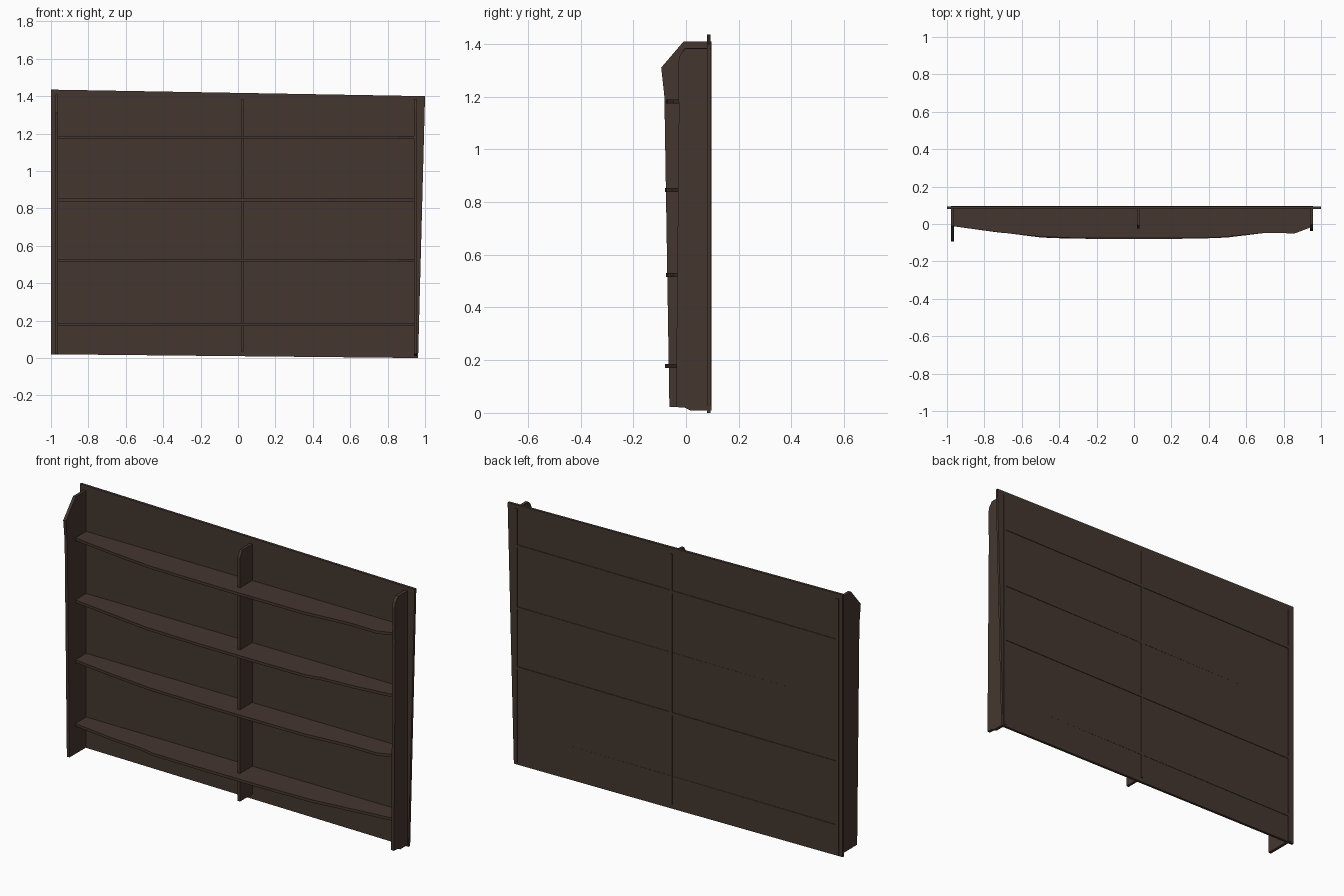
import bpy
import bmesh
from mathutils import Vector

cube = bpy.data.objects.get("Cube")
if cube:
    bpy.data.objects.remove(cube, do_unlink=True)

wood = bpy.data.materials.new("dark_brown_wood")
wood.use_nodes = True
colour = (0.058, 0.037, 0.029, 1)
wood.diffuse_color = colour
wood.node_tree.nodes["Principled BSDF"].inputs["Base Color"].default_value = colour


def board(name, outline, thickness):
    """Extrude a flat outline along one axis by the given vector."""
    bm = bmesh.new()
    face = bm.faces.new([bm.verts.new(p) for p in outline])
    new = bmesh.ops.extrude_face_region(bm, geom=[face])["geom"]
    verts = [v for v in new if isinstance(v, bmesh.types.BMVert)]
    bmesh.ops.translate(bm, verts=verts, vec=Vector(thickness))
    bmesh.ops.recalc_face_normals(bm, faces=bm.faces)
    mesh = bpy.data.meshes.new(name)
    bm.to_mesh(mesh)
    bm.free()
    mesh.materials.append(wood)
    obj = bpy.data.objects.new(name, mesh)
    bpy.context.collection.objects.link(obj)


PANEL_BACK = 0.093
BACK = 0.096      # boards stand slightly proud of the panel's rear face
INSIDE = 0.085    # rear edge hidden within the panel

# Slightly skewed back panel
board("back_panel",
      [(x, 0.079, z) for x, z in [(-1, 0.02), (0.963, 0), (1, 1.40), (-1, 1.435)]],
      (0, PANEL_BACK - 0.079, 0))

# Uprights: y, z profiles of the front edge from bottom to top
uprights = {
    "right_upright": (-0.978, 0.016, [
        (BACK, 0.022), (-0.063, 0.022), (-0.082, 1.20), (-0.094, 1.31),
        (-0.01, 1.408), (BACK, 1.408)]),
    "middle_upright": (0.015, 0.015, [
        (BACK, 0.035), (-0.025, 0.035), (-0.025, 1.35), (-0.005, 1.385), (BACK, 1.385)]),
    "left_upright": (0.941, 0.017, [
        (BACK, 0.01), (0.015, 0.01), (-0.005, 0.02), (-0.038, 0.022),
        (-0.027, 1.15), (-0.03, 1.33), (-0.022, 1.36), (-0.002, 1.382), (BACK, 1.382)]),
}
for name, (x, width, profile) in uprights.items():
    board(name, [(x, y, z) for y, z in profile], (width, 0, 0))

# Shelves: x, y profiles of the worn front edge
kinked = [(-0.967, -0.012), (-0.72, -0.045), (-0.48, -0.07), (0, -0.076),
          (0.45, -0.072), (0.70, -0.048), (0.86, -0.05), (0.945, -0.018)]
notched = [(-0.967, -0.012), (-0.5, -0.072), (-0.2, -0.08), (0.2, -0.08),
           (0.46, -0.075), (0.54, -0.058), (0.72, -0.046), (0.945, -0.018)]
mirrored = [(-x, y) for x, y in reversed(notched)]
mirrored[0], mirrored[-1] = notched[0], notched[-1]

# Rear edges: full length, or dropping into the panel at one end
full = [(0.945, BACK), (-0.967, BACK)]
right_short = [(0.945, BACK), (-0.76, PANEL_BACK), (-0.967, INSIDE)]
left_short = [(0.945, INSIDE), (0.74, PANEL_BACK), (-0.967, BACK)]

shelves = [("top_shelf", 1.173, kinked, full),
           ("upper_shelf", 0.838, notched, right_short),
           ("lower_shelf", 0.515, kinked, full),
           ("bottom_shelf", 0.171, mirrored, left_short)]
for name, z, front, rear in shelves:
    board(name, [(x, y, z) for x, y in front + rear], (0, 0, 0.015))
